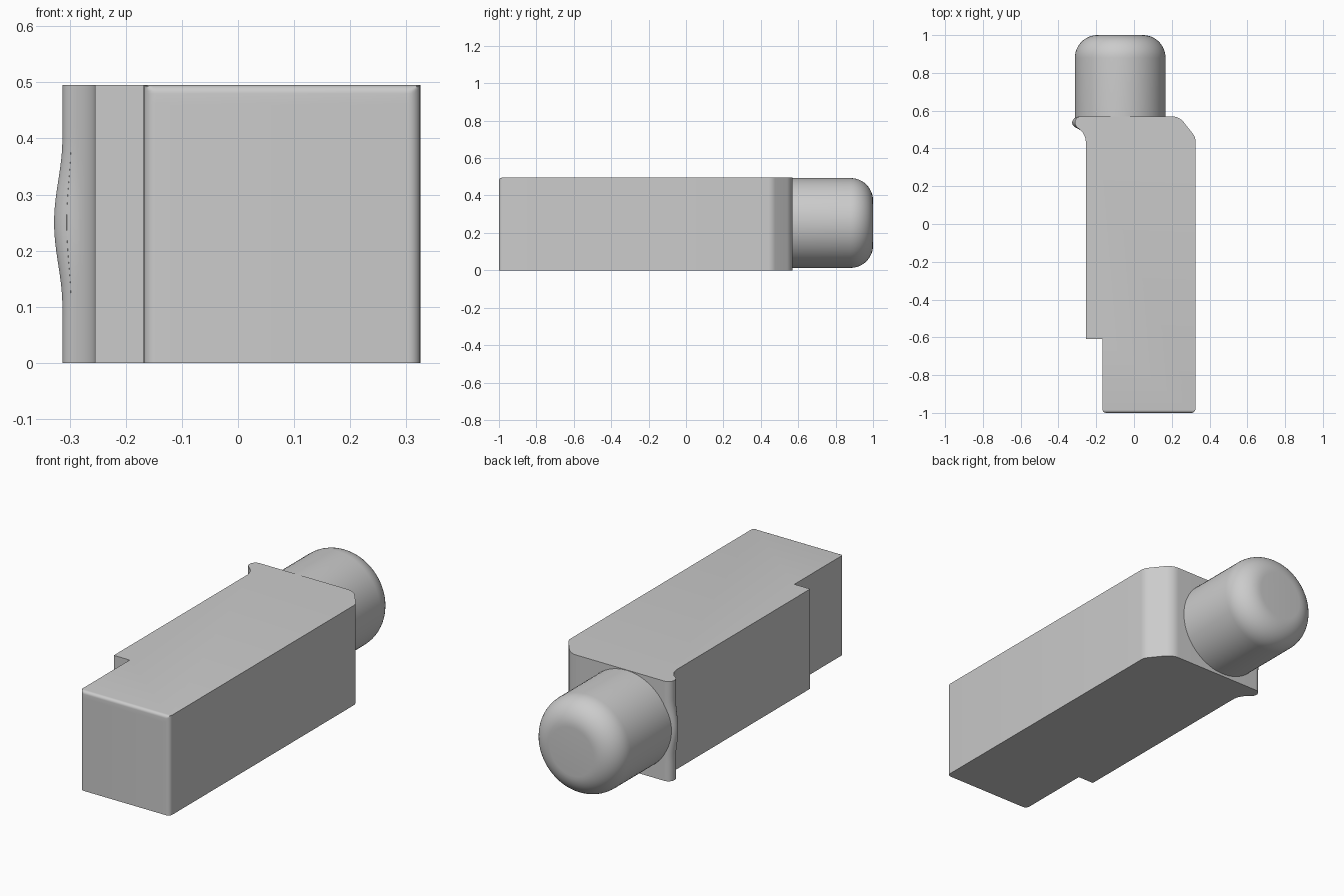
import bpy
import bmesh
from math import sin, cos, pi, radians

cube = bpy.data.objects.get("Cube")
if cube:
    bpy.data.objects.remove(cube)

grey = bpy.data.materials.new("plain grey")
grey.use_nodes = True
grey.diffuse_color = (0.6, 0.6, 0.6, 1)
grey.node_tree.nodes["Principled BSDF"].inputs["Base Color"].default_value = (0.6, 0.6, 0.6, 1)


def arc(cx, cy, r, start, end, steps=10):
    angles = [radians(start + (end - start) * i / steps) for i in range(steps + 1)]
    return [(cx + r * cos(a), cy + r * sin(a)) for a in angles]


def loft(name, rings):
    """Skin a stack of matching rings and cap both ends."""
    bm = bmesh.new()
    rows = [[bm.verts.new(p) for p in ring] for ring in rings]
    n = len(rows[0])
    for low, high in zip(rows, rows[1:]):
        for i in range(n):
            j = (i + 1) % n
            bm.faces.new((low[i], low[j], high[j], high[i]))
    bm.faces.new(rows[0][::-1])
    bm.faces.new(rows[-1])
    bmesh.ops.remove_doubles(bm, verts=bm.verts, dist=0.00001)
    bmesh.ops.recalc_face_normals(bm, faces=bm.faces)
    mesh = bpy.data.meshes.new(name)
    bm.to_mesh(mesh)
    bm.free()
    mesh.materials.append(grey)
    obj = bpy.data.objects.new(name, mesh)
    bpy.context.collection.objects.link(obj)
    bpy.ops.object.select_all(action="DESELECT")
    obj.select_set(True)
    bpy.context.view_layer.objects.active = obj
    bpy.ops.object.shade_smooth_by_angle()
    return obj


# Body outline: rounded front, softened back corner, flared lip, side step
outline = (arc(-0.146, -0.978, 0.022, 180, 270, 6)
           + arc(0.303, -0.978, 0.022, 270, 360, 6)
           + arc(0.265, 0.44, 0.06, 0, 38)
           + arc(0.20, 0.49, 0.08, 38, 90)
           + arc(-0.28, 0.537, 0.033, 90, 238, 14)
           + arc(-0.345, 0.432, 0.09, 58, 0)
           + [(-0.255, -0.61), (-0.168, -0.61)])

HEIGHT, EDGE = 0.495, 0.015


def body_ring(z, inset):
    # The lip swells at mid height; the front top edge is rounded back
    swell = 0.015 * sin(pi * (z - 0.1) / 0.3) ** 2 if 0.1 < z < 0.4 else 0
    ring = []
    for x, y in outline:
        flare = max(0, (-0.28 - x) / 0.033)
        ring.append((x - swell * flare, max(y, inset - 1), z))
    return ring


levels = [((HEIGHT - EDGE) * i / 24, 0) for i in range(25)]
levels += [(HEIGHT - EDGE + EDGE * sin(a), EDGE * (1 - cos(a)))
           for a in (pi / 2 * i / 5 for i in range(1, 6))]
loft("body", [body_ring(z, inset) for z, inset in levels])

# Round plug with a softened end
plug_profile = [(0.24, 0.55)] + arc(0.12, 0.88, 0.12, 0, 90, 12)
loft("round_plug", [[(-0.073 + r * cos(a), y, 0.253 + r * sin(a))
                     for a in (2 * pi * i / 72 for i in range(72))]
                    for r, y in plug_profile])
